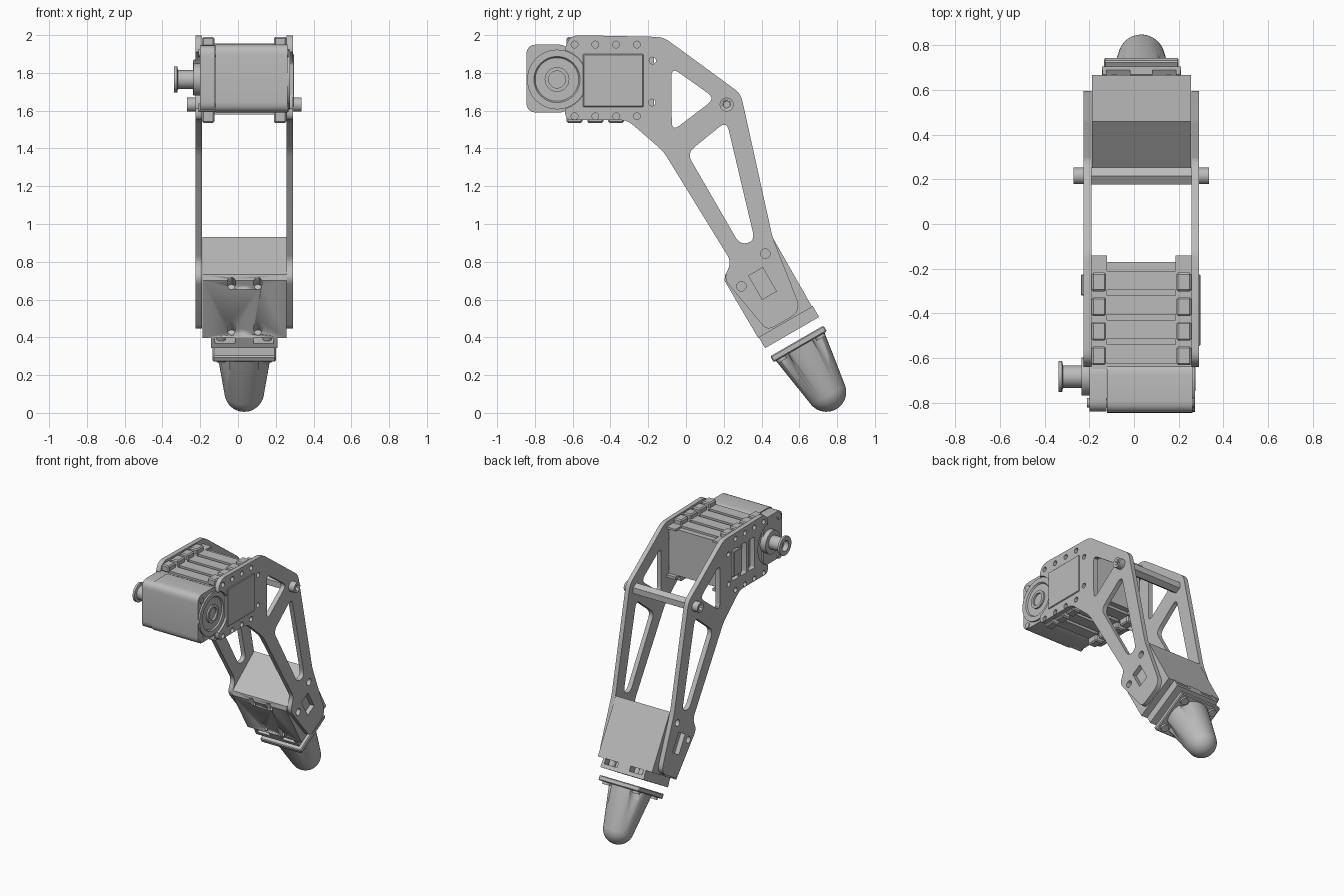
import bpy, bmesh
from math import radians, sin, cos, pi
from mathutils import Matrix, Vector

if "Cube" in bpy.data.objects:
    bpy.data.objects.remove(bpy.data.objects["Cube"])

grey = bpy.data.materials.new("light_grey")
grey.use_nodes = True
colour = (0.5, 0.5, 0.5, 1)
grey.diffuse_color = colour
grey.node_tree.nodes["Principled BSDF"].inputs["Base Color"].default_value = colour

CX = 0.033                                   # centre plane of the leg
YZ = Matrix(((0, 0, 1, 0), (1, 0, 0, 0), (0, 1, 0, 0), (0, 0, 0, 1)))
# Lower leg frame: z runs down the leg, origin on the foot flange
LEG = Matrix.Translation((CX, 0.587, 0.381)) @ Matrix.Rotation(radians(-150), 4, 'X')
WORLD = Matrix.Identity(4)


def finish(name, bm, matrix=WORLD):
    bm.transform(matrix)
    bmesh.ops.remove_doubles(bm, verts=bm.verts, dist=0.0001)
    bmesh.ops.recalc_face_normals(bm, faces=bm.faces)
    for f in bm.faces:
        f.smooth = True
    mesh = bpy.data.meshes.new(name)
    bm.to_mesh(mesh)
    bm.free()
    mesh.set_sharp_from_angle(angle=radians(30))
    mesh.materials.append(grey)
    obj = bpy.data.objects.new(name, mesh)
    bpy.context.collection.objects.link(obj)
    return obj


def box(name, lo, hi, matrix=WORLD, bevel=0):
    bm = bmesh.new()
    bmesh.ops.create_cube(bm, size=1)
    lo, hi = Vector(lo), Vector(hi)
    for v in bm.verts:
        v.co = (lo + hi) / 2 + v.co * (hi - lo)
    if bevel:
        bmesh.ops.bevel(bm, geom=bm.edges[:], offset=bevel, segments=1, affect='EDGES')
    return finish(name, bm, matrix)


def lathe(name, profile, matrix, steps=40):
    """Spin (radius, height) points around the local z axis."""
    bm = bmesh.new()
    verts = [bm.verts.new((r, 0, h)) for r, h in profile]
    edges = [bm.edges.new(pair) for pair in zip(verts, verts[1:])]
    bmesh.ops.spin(bm, geom=verts + edges, axis=(0, 0, 1), cent=(0, 0, 0),
                   angle=2 * pi, steps=steps)
    return finish(name, bm, matrix)


def along_x(y, z):
    return Matrix.Translation((0, y, z)) @ Matrix.Rotation(radians(90), 4, 'Y')


def rod(name, r, a, b, matrix, steps=24):
    return lathe(name, [(0, a), (r, a), (r, b), (0, b)], matrix, steps)


def rounded(points, radius, n=5):
    """Polygon with every corner eased."""
    out = []
    pts = [Vector(p) for p in points]
    for i, p in enumerate(pts):
        ends = []
        for q in (pts[i - 1], pts[(i + 1) % len(pts)]):
            d = q - p
            ends.append(p + d.normalized() * min(radius, d.length * 0.45))
        a, b = ends
        for k in range(n + 1):
            t = k / n
            out.append(a * (1 - t) ** 2 + p * 2 * t * (1 - t) + b * t * t)
    return out


def circle(y, z, r, n=20):
    return [(y + r * cos(2 * pi * k / n), z + r * sin(2 * pi * k / n)) for k in range(n)]


def prism(name, loops, x0, x1):
    """Side profile with holes, given as (y, z) loops, filled from x0 to x1."""
    curve = bpy.data.curves.new(name, 'CURVE')
    curve.dimensions, curve.fill_mode = '2D', 'BOTH'
    curve.extrude = (x1 - x0) / 2
    for loop in loops:
        s = curve.splines.new('POLY')
        s.points.add(len(loop) - 1)
        for pt, co in zip(s.points, loop):
            pt.co = (co[0], co[1], 0, 1)
        s.use_cyclic_u = True
    temp = bpy.data.objects.new(name + "_curve", curve)
    mesh = bpy.data.meshes.new_from_object(temp)
    bm = bmesh.new()
    bm.from_mesh(mesh)
    bpy.data.objects.remove(temp)
    bpy.data.curves.remove(curve)
    bpy.data.meshes.remove(mesh)
    return finish(name, bm, Matrix.Translation(((x0 + x1) / 2, 0, 0)) @ YZ)


def cut(obj, cutter):
    cutter.hide_render = True
    mod = obj.modifiers.new("cut", 'BOOLEAN')
    mod.operation, mod.object, mod.solver = 'DIFFERENCE', cutter, 'EXACT'
    graph = bpy.context.evaluated_depsgraph_get()
    mesh = bpy.data.meshes.new_from_object(obj.evaluated_get(graph))
    obj.modifiers.clear()
    obj.data = mesh
    bpy.data.objects.remove(cutter)


# Side plates with lightening windows, screw holes and a round bite for the horn
HY, HZ = -0.683, 1.765
lug_y = [-0.59, -0.48, -0.37, -0.26]
body = rounded([(-0.64, 1.95), (-0.6, 2), (-0.12, 1.99), (0.29, 1.69), (0.458, 0.93),
                (0.6, 0.57), (0.58, 0.52), (0.43, 0.435), (0.2, 0.71), (0.24, 0.8),
                (-0.12, 1.385), (-0.31, 1.55), (-0.64, 1.55)], 0.04)
bite = [(HY + 0.16 * cos(t), HZ + 0.16 * sin(t))
        for t in [radians(-74 + 148 * k / 20) for k in range(21)]]
outline = body + bite
windows = [
    rounded([(-0.077, 1.83), (0.155, 1.665), (-0.075, 1.49)], 0.05),
    rounded([(0.005, 1.375), (0.215, 1.545), (0.365, 0.91), (0.285, 0.89)], 0.05),
]
slot = [LEG.inverted() @ Vector((CX, 0.405, 0.685))]
slot = [LEG @ (slot[0] + Vector((0, a * 0.043, b * 0.072)))
        for a, b in ((-1, -1), (1, -1), (1, 1), (-1, 1))]
holes = [circle(y, z, 0.018) for y in lug_y for z in (1.565, 1.95)]
holes = [[(y, z + (0.005 if z < 1.7 else 0)) for y, z in h] for h in holes]
holes += [circle(-0.177, 1.865, 0.018), circle(-0.18, 1.643, 0.018),
          circle(0.42, 0.843, 0.025), circle(0.293, 0.67, 0.025)]
holes.append([(p.y, p.z) for p in slot])
frame = [rounded([(y, 1.65), (y + 0.07, 1.65), (y + 0.07, 1.88), (y, 1.88)], 0.01)
         for y in (-0.48, -0.385, -0.29)]
prism("left_side_plate", [outline] + windows + holes, 0.257, 0.29)
prism("right_side_plate", [outline] + windows + holes + frame, -0.225, -0.19)

# Upper motor housing
prism("motor_front_case", [rounded([(-0.845, 1.59), (-0.62, 1.59), (-0.62, 1.95),
                                    (-0.845, 1.95)], 0.055)], -0.12, 0.262)
prism("motor_front_cap", [rounded([(-0.84, 1.595), (-0.62, 1.595), (-0.62, 1.945),
                                   (-0.84, 1.945)], 0.055)], -0.2, -0.123)
box("motor_body", (-0.19, -0.65, 1.6), (0.257, -0.17, 1.94))
box("motor_cover", (0.25, -0.545, 1.62), (0.297, -0.225, 1.9), bevel=0.004)
box("motor_connector", (-0.237, -0.32, 1.68), (-0.2, -0.225, 1.87), bevel=0.004)
for i, z in enumerate((1.615, 1.905)):
    rod(f"case_screw_{i}", 0.022, 0.2, 0.268, along_x(-0.8, z))
    rod(f"cap_screw_{i}", 0.022, -0.21, -0.1, along_x(-0.8, z))

# Cooling ribs and mounting lugs above and below the housing
for side, (base, tip) in {"top": (1.94, 1.99), "bottom": (1.6, 1.535)}.items():
    lo, hi = min(base, tip), max(base, tip)
    mid = base + (tip - base) * 0.3
    for i, y in enumerate(lug_y):
        box(f"{side}_rib_{i}", (-0.12, y - 0.035, min(base, mid)),
            (0.19, y + 0.05, max(base, mid)))
        for x0, x1 in ((-0.19, -0.125), (0.19, 0.257)):
            box(f"{side}_lug_{i}", (x0, y - 0.042, lo), (x1, y + 0.042, hi), bevel=0.008)
    for x0, x1 in ((-0.19, -0.12), (0.185, 0.257)):
        box(f"{side}_rail", (x0, -0.62, min(base, mid)), (x1, -0.14, max(base, mid)))

# Output horn on the left, pulley knob on the right
lathe("output_horn", [(0, 0.245), (0.158, 0.245), (0.158, 0.274), (0.122, 0.274),
                      (0.115, 0.264), (0.065, 0.264), (0.065, 0.276), (0.045, 0.276),
                      (0.045, 0.25), (0, 0.25)], along_x(HY, HZ), 48)
lathe("pulley_knob", [(0, -0.19), (0.085, -0.19), (0.085, -0.235), (0.05, -0.235),
                      (0.05, -0.318), (0.07, -0.322), (0.07, -0.338), (0.038, -0.338),
                      (0.038, -0.3), (0, -0.3)], along_x(HY, HZ))

# Cross bar joining the plates
rod("cross_bar", 0.043, -0.19, 0.257, along_x(0.215, 1.632), 6)
for name, a, b in (("left", 0.25, 0.335), ("right", -0.27, -0.18)):
    bolt = rod(name + "_bar_bolt", 0.037, a, b, along_x(0.215, 1.632))
    end = b if name == "left" else a
    cut(bolt, rod("socket", 0.02, end - 0.03, end + 0.03, along_x(0.215, 1.632), 6))

# Lower leg block with screw holes in its front face
block = prism("lower_block", [[(0.458, 0.93), (0.668, 0.561), (0.382, 0.397),
                               (0.204, 0.7), (0.207, 0.733)]], -0.189, 0.256)
for x in (-0.035, 0.105):
    for y, z in ((0.21, 0.69), (0.35, 0.45)):
        aim = Matrix.Translation((x, y, z)) @ Matrix.Rotation(radians(60), 4, 'X')
        cut(block, rod("drill", 0.022, -0.06, 0.06, aim))

# Notched neck and end plate under the block
box("neck_web", (-0.05, -0.165, -0.12), (0.05, 0.165, -0.07), LEG)
box("neck_core", (-0.175, -0.1, -0.12), (0.175, 0.1, -0.07), LEG)
box("neck_plate", (-0.177, -0.165, -0.08), (0.177, 0.165, -0.051), LEG)
for sx in (-1, 1):
    box("neck_edge", (sx * 0.175, -0.165, -0.12), (sx * 0.155, 0.165, -0.07), LEG)

# Foot: flange, domed cone with four scoops, and screws
box("foot_flange", (-0.167, -0.163, 0), (0.167, 0.163, 0.036), LEG, 0.006)
dome = [(0.105 * cos(t), 0.312 + 0.105 * sin(t))
        for t in [radians(10 + 80 * k / 10) for k in range(11)]]
dome[-1] = (0, 0.417)
foot = lathe("foot_cone", [(0, 0.02), (0.15, 0.02), (0.148, 0.04)] + dome, LEG, 48)
for sx in (-1, 1):
    for sy in (-1, 1):
        spot = LEG @ Matrix.Translation((sx * 0.122, sy * 0.118, 0))
        cut(foot, rod("scoop", 0.045, 0.03, 0.5, spot))
        rod("foot_screw", 0.028, 0.03, 0.052, spot)
        rod("neck_screw", 0.024, -0.12, -0.07, spot)
